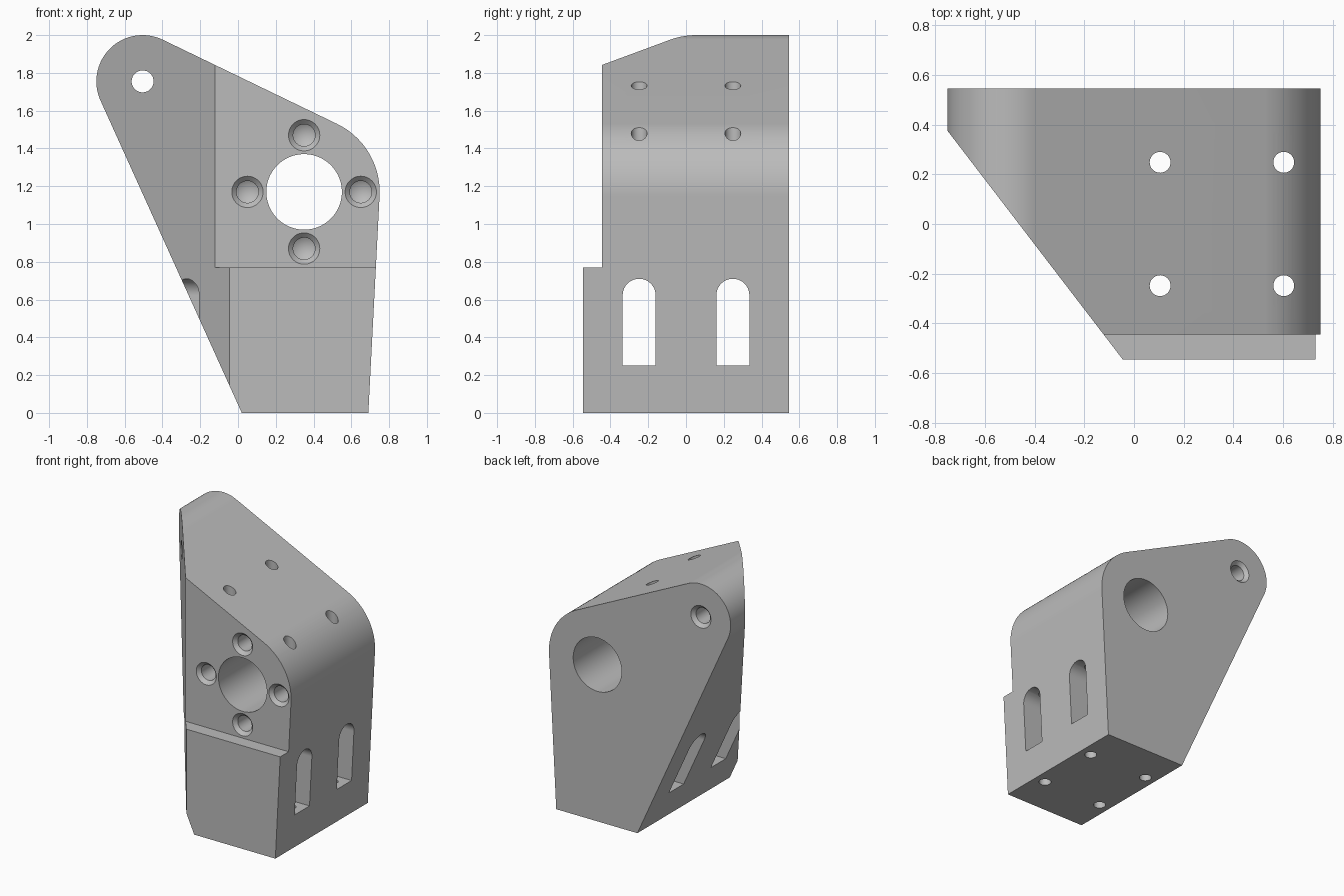
import bpy, bmesh, math
from mathutils import Vector, Matrix

if "Cube" in bpy.data.objects:
    bpy.data.objects.remove(bpy.data.objects["Cube"])

BACK, FRONT, STEP_Y, STEP_Z = 0.545, -0.545, -0.445, 0.77
EYE, EYE_R = Vector((-0.505, 1.755)), 0.245      # small lug
BORE, BORE_R = Vector((0.35, 1.17)), 0.4         # shoulder round the big bore
FOOT_L, FOOT_R = Vector((0.02, 0)), Vector((0.69, 0))

grey = bpy.data.materials.new("machined grey")
grey.diffuse_color = (0.5, 0.5, 0.5, 1)
grey.use_nodes = True
grey.node_tree.nodes["Principled BSDF"].inputs["Base Color"].default_value = grey.diffuse_color


def make(name, bm):
    bmesh.ops.recalc_face_normals(bm, faces=bm.faces)
    me = bpy.data.meshes.new(name)
    bm.to_mesh(me)
    bm.free()
    ob = bpy.data.objects.new(name, me)
    bpy.context.collection.objects.link(ob)
    me.materials.append(grey)
    return ob


def prism(name, pts, direction):
    """Extrude a closed 3D outline along a vector."""
    bm = bmesh.new()
    face = bm.faces.new([bm.verts.new(p) for p in pts])
    new = bmesh.ops.extrude_face_region(bm, geom=[face])["geom"]
    bmesh.ops.translate(bm, vec=direction,
                        verts=[v for v in new if isinstance(v, bmesh.types.BMVert)])
    return make(name, bm)


def turned(name, profile, origin, axis, n=48):
    """Revolved cutter: profile is (radius, distance along axis)."""
    bm = bmesh.new()
    rot = Vector(axis).to_track_quat('Z', 'Y').to_matrix().to_4x4()
    rings = []
    for r, d in profile:
        if r == 0:
            rings.append([bm.verts.new((0, 0, d))])
        else:
            rings.append([bm.verts.new((r * math.cos(math.tau * i / n),
                                        r * math.sin(math.tau * i / n), d)) for i in range(n)])
    for a, b in zip(rings, rings[1:]):
        for i in range(n):
            j = (i + 1) % n
            bm.faces.new([a[i], a[j], b[0]] if len(b) == 1 else [a[i], a[j], b[j], b[i]])
    for ring in (rings[0], rings[-1]):
        if len(ring) > 1:
            bm.faces.new(ring)
    bm.transform(Matrix.Translation(origin) @ rot)
    return make(name, bm)


def arc(c, r, a0, a1, n):
    return [c + r * Vector((math.cos(a0 + (a1 - a0) * i / n),
                            math.sin(a0 + (a1 - a0) * i / n))) for i in range(n + 1)]


def tangent_angle(p, c, r, side):
    """Angle on circle c where the line from p touches it."""
    d = p - c
    return math.atan2(d.y, d.x) + side * math.acos(r / d.length)


# Side outline: foot, shoulder arc, lug arc, joined by tangent lines
right = tangent_angle(FOOT_R, BORE, BORE_R, 1)
d = BORE - EYE
top = math.atan2(d.y, d.x) + math.acos((EYE_R - BORE_R) / d.length)
left = tangent_angle(FOOT_L, EYE, EYE_R, -1) % math.tau
outline = [FOOT_L, FOOT_R] + arc(BORE, BORE_R, right, top, 24) + arc(EYE, EYE_R, top, left, 36)
bracket = prism("bracket", [(p.x, BACK, p.y) for p in outline], (0, FRONT - BACK, 0))

# Slanted front left corner and stepped-back upper front
a, b = Vector((-0.75, 0.375, -1)), Vector((-0.045, -0.545, -1))
run = b - a
cutters = [
    prism("corner_cutter", [a - run, b + run, b + run + Vector((-3, -1, 0)),
                            a - run + Vector((-3, -1, 0))], (0, 0, 4)),
    prism("step_cutter", [(-2, STEP_Y, STEP_Z), (2, STEP_Y, STEP_Z),
                          (2, -1, STEP_Z), (-2, -1, STEP_Z)], (0, 0, 3)),
]

# Main bore and the lug hole countersunk from the back
cutters.append(turned("bore_cutter", [(0.2, -1), (0.2, 1)], (BORE.x, 0, BORE.y), (0, 1, 0), 96))
cutters.append(turned("lug_hole_cutter",
                      [(0.083, -0.1), (0.083, 0.0), (0.058, 0.025), (0.058, 1.5)],
                      (EYE.x, BACK, EYE.y), (0, -1, 0)))

# Four blind countersunk screw holes around the bore
for dx, dz in ((0.3, 0), (-0.3, 0), (0, 0.3), (0, -0.3)):
    cutters.append(turned("screw_hole_cutter",
                          [(0.083, -0.05), (0.083, 0), (0.058, 0.025), (0.058, 0.25), (0, 0.285)],
                          (BORE.x + dx, STEP_Y, BORE.y + dz), (0, 1, 0)))

# Vertical through holes and round-topped side slots
for y in (-0.248, 0.248):
    for x in (0.105, 0.602):
        cutters.append(turned("vertical_hole_cutter", [(0.042, -0.5), (0.042, 2.5)],
                              (x, y, 0), (0, 0, 1), 32))
    slot = [Vector((y - 0.0875, 0.25)), Vector((y + 0.0875, 0.25))]
    slot += arc(Vector((y, 0.6225)), 0.0875, 0, math.pi, 20)
    cutters.append(prism("slot_cutter", [(-1.5, p.x, p.y) for p in slot], (3, 0, 0)))

# Cut everything, then remove the cutters
bpy.context.view_layer.objects.active = bracket
for c in cutters:
    mod = bracket.modifiers.new("cut", 'BOOLEAN')
    mod.operation, mod.solver, mod.object = 'DIFFERENCE', 'EXACT', c
    bpy.ops.object.modifier_apply(modifier=mod.name)
    bpy.data.objects.remove(c, do_unlink=True)

# Smooth arcs and holes, crisp edges
bpy.ops.object.select_all(action='DESELECT')
bracket.select_set(True)
bpy.ops.object.shade_smooth_by_angle(angle=math.radians(20))
weighted = bracket.modifiers.new("weighted normals", 'WEIGHTED_NORMAL')
weighted.keep_sharp = True
